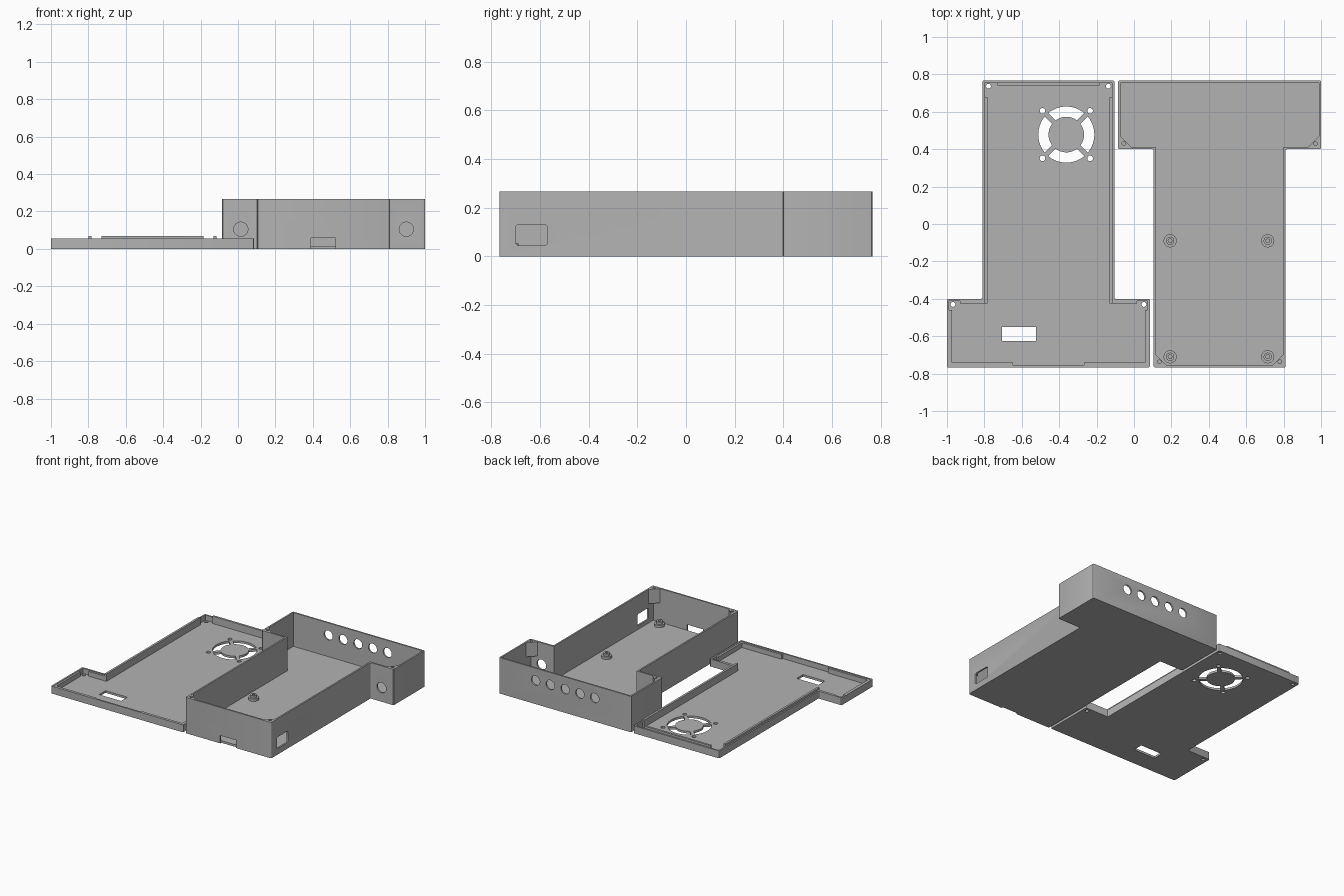
import bpy
import bmesh
import math

if "Cube" in bpy.data.objects:
    bpy.data.objects.remove(bpy.data.objects["Cube"], do_unlink=True)

grey = bpy.data.materials.new("plain_grey")
grey.use_nodes = True
GREY = (0.45, 0.45, 0.45, 1)
grey.diffuse_color = GREY
grey.node_tree.nodes["Principled BSDF"].inputs["Base Color"].default_value = GREY

CX = 0.4575          # centre of each half
HEAD, STEM = 0.5425, 0.3525   # half widths
END, SHOULDER = 0.767, 0.4
WALL, FLOOR = 0.012, 0.016
BOX_H, LID_H, LIP_H = 0.267, 0.055, 0.07


def finish(name, bm):
    mesh = bpy.data.meshes.new(name)
    bmesh.ops.recalc_face_normals(bm, faces=bm.faces)
    bm.to_mesh(mesh)
    bm.free()
    ob = bpy.data.objects.new(name, mesh)
    bpy.context.collection.objects.link(ob)
    mesh.materials.append(grey)
    return ob


def prism(name, outline, z0, z1, radius=0):
    """Extrude an outline upward, optionally rounding its vertical edges."""
    bm = bmesh.new()
    face = bm.faces.new([bm.verts.new((x, y, z0)) for x, y in outline])
    top = bmesh.ops.extrude_face_region(bm, geom=[face])["geom"]
    bmesh.ops.translate(bm, vec=(0, 0, z1 - z0),
                        verts=[v for v in top if isinstance(v, bmesh.types.BMVert)])
    if radius:
        upright = [e for e in bm.edges if abs(e.verts[0].co.z - e.verts[1].co.z) > 1e-4]
        bmesh.ops.bevel(bm, geom=upright, offset=radius, segments=3,
                        profile=0.5, affect='EDGES')
    return finish(name, bm)


def block(name, x0, x1, y0, y1, z0, z1, radius=0):
    return prism(name, [(x0, y0), (x1, y0), (x1, y1), (x0, y1)], z0, z1, radius)


def disc(name, x, y, r, z0, z1, n=32):
    ring = [math.tau * i / n for i in range(n)]
    return prism(name, [(x + r * math.cos(a), y + r * math.sin(a)) for a in ring], z0, z1)


def tee(inset, cx, turn):
    """T outline; turn = 1 has its head at the back, -1 at the front."""
    h, s, e, k = HEAD - inset, STEM - inset, END - inset, SHOULDER + inset
    half = [(s, -e), (s, k), (h, k), (h, e)]
    full = half + [(-x, y) for x, y in reversed(half)]
    return [(cx + turn * x, turn * y) for x, y in full]


def cut(body, cutters):
    for c in cutters:
        c.hide_render = True
        mod = body.modifiers.new("cut", 'BOOLEAN')
        mod.operation, mod.solver, mod.object = 'DIFFERENCE', 'EXACT', c
    graph = bpy.context.evaluated_depsgraph_get()
    mesh = bpy.data.meshes.new_from_object(body.evaluated_get(graph))
    body.modifiers.clear()
    body.data = mesh
    for c in cutters:
        bpy.data.objects.remove(c, do_unlink=True)


def wall_hole(x, y, z, r):
    """Round cutter lying along y."""
    ob = disc("hole_cutter", 0, 0, r, -0.03, 0.03)
    ob.rotation_euler.x = math.pi / 2
    ob.location = (x, y, z)
    return ob


# Deep box
box = prism("box_shell", tee(0, CX, 1), 0, BOX_H, 0.008)
cuts = [prism("cavity", tee(WALL, CX, 1), FLOOR, BOX_H + 0.1)]
cuts += [wall_hole(CX + i * 0.1215, END, 0.175, 0.035) for i in range(-2, 3)]
cuts += [wall_hole(CX + s * 0.4425, SHOULDER, 0.105, 0.038) for s in (-1, 1)]
cuts.append(block("slot", 0.39, 0.52, -0.8, WALL - END, -0.1, 0.058))
window = block("window", -0.0425, 0.0425, -0.065, 0.065, -0.05, 0.05, 0.012)
window.rotation_euler.y = math.pi / 2
window.location = (CX + STEM, -0.635, 0.0875)
cuts.append(window)
cut(box, cuts)

# Screw corners inside the box rim
LEG = 0.065
for side in (-1, 1):
    for place, half, y in (("head", HEAD, SHOULDER), ("stem", STEM, -END)):
        x, y = CX + side * (half - 0.008), y + 0.008
        tri = [(x, y), (x - side * LEG, y), (x, y + LEG)]
        corner = prism(place + "_screw_corner", tri, 0.16, BOX_H - 0.001)
        cut(corner, [disc("pilot", x - side * 0.022, y + 0.022, 0.01, 0.2, 0.3, 20)])

# Stepped board standoffs
for x in (0.193, 0.715):
    for y in (-0.09, -0.71):
        base = disc("standoff_base", x, y, 0.035, FLOOR - 0.004, 0.034)
        peg = disc("standoff_peg", x, y, 0.022, 0.03, 0.052)
        cut(peg, [disc("pilot", x, y, 0.01, 0.036, 0.1, 20)])

# Shallow lid
lid = prism("lid_tray", tee(0, -CX, -1), 0, LID_H, 0.008)
cuts = [prism("cavity", tee(WALL, -CX, -1), FLOOR, 0.2)]
cuts.append(block("port", -0.705, -0.525, -0.625, -0.55, -0.1, 0.1))
for side in (-1, 1):
    for half, y in ((HEAD, -SHOULDER - 0.03), (STEM, END - 0.03)):
        cuts.append(disc("screw", -CX + side * (half - 0.032), y, 0.013, -0.1, 0.1, 20))

# Fan opening: four arcs between diagonal spokes, and four screw holes
FX, FY, R_OUT, R_IN, SPOKE = -0.362, 0.478, 0.15, 0.095, 0.013
for q in range(4):
    mid = q * math.pi / 2
    arc = []
    for r, sign in ((R_OUT, 1), (R_IN, -1)):
        reach = math.pi / 4 - math.asin(SPOKE / r)
        for i in range(13):
            a = mid + sign * reach * (i / 6 - 1)
            arc.append((FX + r * math.cos(a), FY + r * math.sin(a)))
    cuts.append(prism("fan_arc", arc, -0.1, 0.1))
    a = mid + math.pi / 4
    cuts.append(disc("fan_screw", FX + 0.18 * math.cos(a), FY + 0.18 * math.sin(a),
                     0.015, -0.1, 0.1, 20))
cut(lid, cuts)

# Locating lips inside the lid rim
IN = WALL - 0.002
T = 0.026
LOW = FLOOR - 0.002
block("stem_end_lip", -CX - 0.273, -CX + 0.273, END - T, END - IN, LOW, LIP_H)
for s in (-1, 1):
    def lip(name, a, b, y0, y1, top):
        x0, x1 = sorted((-CX + s * a, -CX + s * b))
        block(name, x0, x1, y0, y1, LOW, top)
    lip("stem_side_lip", STEM - T, STEM - IN, -SHOULDER - T, 0.68, LIP_H)
    lip("shoulder_lip", STEM - T, HEAD - 0.07, -SHOULDER - T, -SHOULDER - IN, LID_H - 0.003)
    lip("head_side_lip", HEAD - T, HEAD - IN, IN - END, -SHOULDER - 0.06, LID_H - 0.003)
    lip("head_front_lip", 0.19, HEAD - T, IN - END, T - END, LID_H - 0.003)

# Smooth the round parts, keep edges sharp
bpy.ops.object.select_all(action='DESELECT')
for ob in bpy.context.collection.objects:
    if ob.type == 'MESH':
        ob.select_set(True)
        bpy.context.view_layer.objects.active = ob
bpy.ops.object.shade_smooth_by_angle(angle=math.radians(30))
